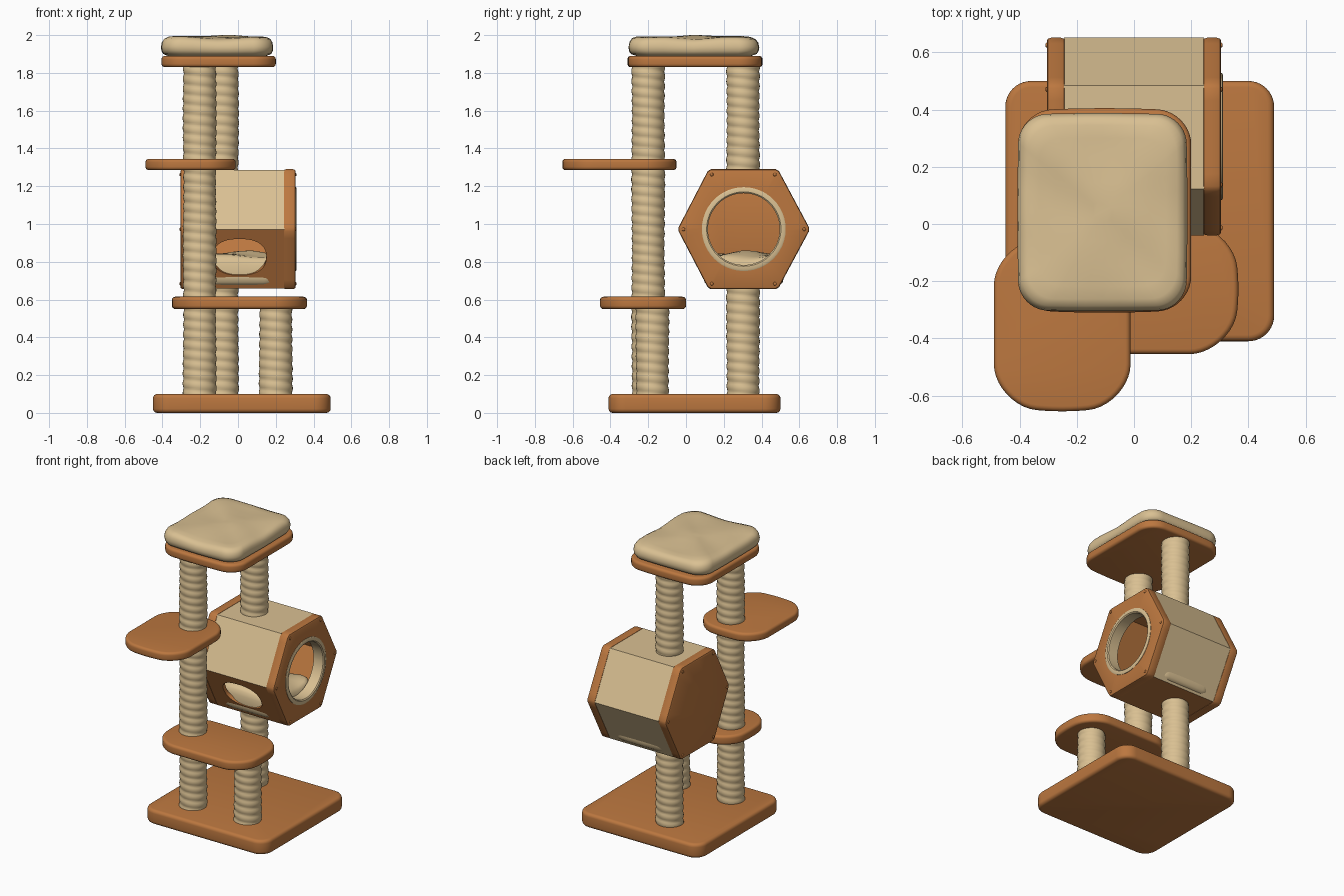
import bpy, bmesh, math
from mathutils import Vector

if "Cube" in bpy.data.objects:
    bpy.data.objects.remove(bpy.data.objects["Cube"])


def material(name, rgb):
    m = bpy.data.materials.new(name)
    m.diffuse_color = (*rgb, 1)
    m.use_nodes = True
    m.node_tree.nodes["Principled BSDF"].inputs["Base Color"].default_value = m.diffuse_color
    return m


WOOD = material("orange wood", (0.50, 0.185, 0.05))
CREAM = material("cream fabric", (0.70, 0.53, 0.29))


def finish(bm, name, mats, angle=35):
    bmesh.ops.recalc_face_normals(bm, faces=bm.faces[:])
    me = bpy.data.meshes.new(name)
    bm.to_mesh(me)
    bm.free()
    for m in mats:
        me.materials.append(m)
    ob = bpy.data.objects.new(name, me)
    bpy.context.collection.objects.link(ob)
    bpy.ops.object.select_all(action='DESELECT')
    ob.select_set(True)
    bpy.context.view_layer.objects.active = ob
    bpy.ops.object.shade_smooth_by_angle(angle=math.radians(angle))
    return ob


def loft(name, rings, mat, closed=False, angle=35):
    """Skin a stack of equal-length point loops; cap the ends unless closed."""
    bm = bmesh.new()
    loops = [[bm.verts.new(p) for p in r] for r in rings]
    n = len(loops[0])
    pairs = list(zip(loops, loops[1:]))
    if closed:
        pairs.append((loops[-1], loops[0]))
    for a, b in pairs:
        for i in range(n):
            j = (i + 1) % n
            bm.faces.new((a[i], a[j], b[j], b[i]))
    if not closed:
        bm.faces.new(loops[0])
        bm.faces.new(loops[-1])
    return finish(bm, name, [mat], angle)


def outline(hx, hy, r, bx=0, by=0, seg=10):
    """Rounded rectangle whose ends can bulge along x (bx) or y (by)."""
    pts = []
    for k, (sx, sy) in enumerate(((1, 1), (-1, 1), (-1, -1), (1, -1))):
        for i in range(seg + 1):
            a = math.pi / 2 * (k + i / seg)
            pts.append((sx * (hx - r) + r * math.cos(a), sy * (hy - r) + r * math.sin(a)))
    full = []
    for p, q in zip(pts, pts[1:] + pts[:1]):      # subdivide the straight runs
        steps = 6 if math.dist(p, q) > 0.06 else 1
        full += [(p[0] + (q[0] - p[0]) * t / steps, p[1] + (q[1] - p[1]) * t / steps)
                 for t in range(steps)]
    return [(x * (1 - bx * (y / hy) ** 2), y * (1 - by * (x / hx) ** 2)) for x, y in full]


def slab(name, x0, x1, y0, y1, z0, z1, r, bx=0, by=0, e=0.018):
    cx, cy, hx, hy = (x0 + x1) / 2, (y0 + y1) / 2, (x1 - x0) / 2, (y1 - y0) / 2
    prof = [(e * (1 - math.sin(a)), z0 + e * (1 - math.cos(a)))
            for a in [math.pi / 8 * i for i in range(5)]]
    prof += [(d, z0 + z1 - z) for d, z in reversed(prof)]
    loft(name, [[(cx + x, cy + y, z) for x, y in outline(hx - d, hy - d, r - d, bx, by)]
                for d, z in prof], WOOD)


def pillow(name, x0, x1, y0, y1, z0, h, r, wave):
    cx, cy, hx, hy = (x0 + x1) / 2, (y0 + y1) / 2, (x1 - x0) / 2, (y1 - y0) / 2
    base = outline(hx, hy, r, 0.02, 0.02)
    rings = []
    for s, t in ((.88, 0), (.96, .1), (.99, .25), (1, .45), (.985, .68), (.95, .85),
                 (.88, .94), (.75, .97), (.55, .99), (.3, 1), (.1, 1)):
        ring = []
        for x, y in base:
            x, y = x * s, y * s
            w = wave * (math.sin(13 * x + 1) * math.cos(11 * y) + .5 * math.sin(23 * y + 17 * x))
            k = 1 + w * .6 * t
            ring.append((cx + x * k, cy + y * k, z0 + h * t + w * t))
        rings.append(ring)
    loft(name, rings, CREAM, angle=60)


def post(name, cx, cy, z0, z1, r=0.088, pitch=0.052, seg=32):
    """Post with a helical rope wrap."""
    rows = round((z1 - z0) / pitch * 6)
    rings = []
    for k in range(rows + 1):
        z = z0 + (z1 - z0) * k / rows
        ring = []
        for i in range(seg):
            a = 2 * math.pi * i / seg
            q = r - 0.005 + 0.006 * abs(math.sin(math.pi * z / pitch + a / 2)) \
                + 0.0015 * math.sin(9 * z + 2 * a)
            ring.append((cx + q * math.cos(a), cy + q * math.sin(a), z))
        rings.append(ring)
    loft(name, rings, CREAM, angle=60)


# Base, shelves and top bed
slab("base_board", -.45, .49, -.41, .50, 0, .10, .09, e=.022)
slab("low_shelf", -.35, .365, -.455, 0, .55, .615, .15, bx=.10)
slab("middle_shelf", -.49, -.012, -.655, -.05, 1.285, 1.345, .15, by=.10)
slab("top_shelf", -.405, .20, -.31, .405, 1.83, 1.89, .12, by=.03)
pillow("top_cushion", -.408, .187, -.305, .388, 1.89, .102, .10, .006)

# Rope posts
post("front_left_post", -.203, -.20, .09, 1.84)
post("short_right_post", .20, -.178, .09, .56)
post("back_lower_post", -.085, .302, .09, .67)
post("back_upper_post", -.085, .302, 1.28, 1.84)

# Hexagonal house (profile in y, z)
HEX = [Vector(p) for p in ((-.045, .972), (.12, 1.29), (.487, 1.29),
                           (.657, .972), (.487, .655), (.12, .655))]
MID = Vector((.306, .973))


def hexring(scale, n=8):
    p = [MID + (v - MID) * scale for v in HEX]
    out = []
    for a, b in zip(p, p[1:] + p[:1]):
        c = (b - a).normalized() * .012           # soften the corners
        a, b = a + c, b - c
        out += [a.lerp(b, i / n) for i in range(n + 1)]
    return out


def circle(r):
    return [MID + (v - MID).normalized() * r for v in hexring(1)]


def at_x(pts, x):
    return [(x, p.x, p.y) for p in pts]


edge = [(.965, .24), (.99, .244), (1, .255), (1, .29), (.99, .301), (.965, .305)]
loft("house_left_panel", [at_x(hexring(s), -x) for s, x in edge], WOOD)
loft("house_right_panel", [at_x(circle(.21), .24)] + [at_x(hexring(s), x) for s, x in edge]
     + [at_x(circle(.21), .305)], WOOD, closed=True)
loft("door_ring", [at_x(circle(r), x) for r, x in
                   ((.19, .232), (.222, .232), (.222, .3075), (.215, .311), (.197, .311), (.19, .305))],
     CREAM, closed=True)

# House walls: wood boards, the upper and back ones covered in fabric
names = ["front_upper", "top", "back_upper", "back_lower", "bottom"]
for i, nm in enumerate(names):
    a, b = HEX[i], HEX[(i + 1) % 6]
    quad = [MID + (p - MID) * s for p, s in ((a, .985), (b, .985), (b, .91), (a, .91))]
    bm = bmesh.new()
    l, r = [[bm.verts.new((x, p.x, p.y)) for p in quad] for x in (-.245, .245)]
    bm.faces.new(l)
    bm.faces.new(r)
    for j in range(4):
        f = bm.faces.new((l[j], l[(j + 1) % 4], r[(j + 1) % 4], r[j]))
        f.material_index = 1 if j == 0 and nm != "bottom" else 0
    finish(bm, "house_" + nm + "_wall", [WOOD, CREAM])

# Front lower wall with an oval window
a, b = [MID + (p - MID) * .985 for p in (HEX[5], HEX[0])]
up = Vector((0, b.x - a.x, b.y - a.y))
half = up.length / 2
up.normalize()
inward = Vector((0, up.z, -up.y))
origin = Vector((0, (a.x + b.x) / 2, (a.y + b.y) / 2))
rect, oval = [], []
corners = [Vector(c) for c in ((.245, -half), (.245, half), (-.245, half), (-.245, -half))]
for p, q in zip(corners, corners[1:] + corners[:1]):
    for i in range(12):
        v = p.lerp(q, i / 12)
        rect.append(v)
        u, w = v.x / .245, v.y / half
        k = (abs(u) ** 2.4 + abs(w) ** 2.4) ** (-1 / 2.4)
        oval.append(Vector((.008 + u * k * .142, .01 + w * k * .108)))


def place(pts, depth):
    return [origin + Vector((p.x, 0, 0)) + up * p.y + inward * depth for p in pts]


loft("house_front_window_wall", [place(rect, 0), place(oval, 0), place(oval, .025), place(rect, .025)],
     WOOD, closed=True)

pillow("house_cushion", -.235, .235, .09, .52, .675, .165, .09, .014)

# Panel screws
bm = bmesh.new()
for side in (-1, 1):
    for v in HEX:
        p = MID + (v - MID) * .91
        res = bmesh.ops.create_uvsphere(bm, u_segments=10, v_segments=6, radius=.009)
        for w in res["verts"]:
            w.co = Vector((side * .305 + w.co.x * .6, p.x + w.co.y, p.y + w.co.z))
finish(bm, "panel_screws", [WOOD])
